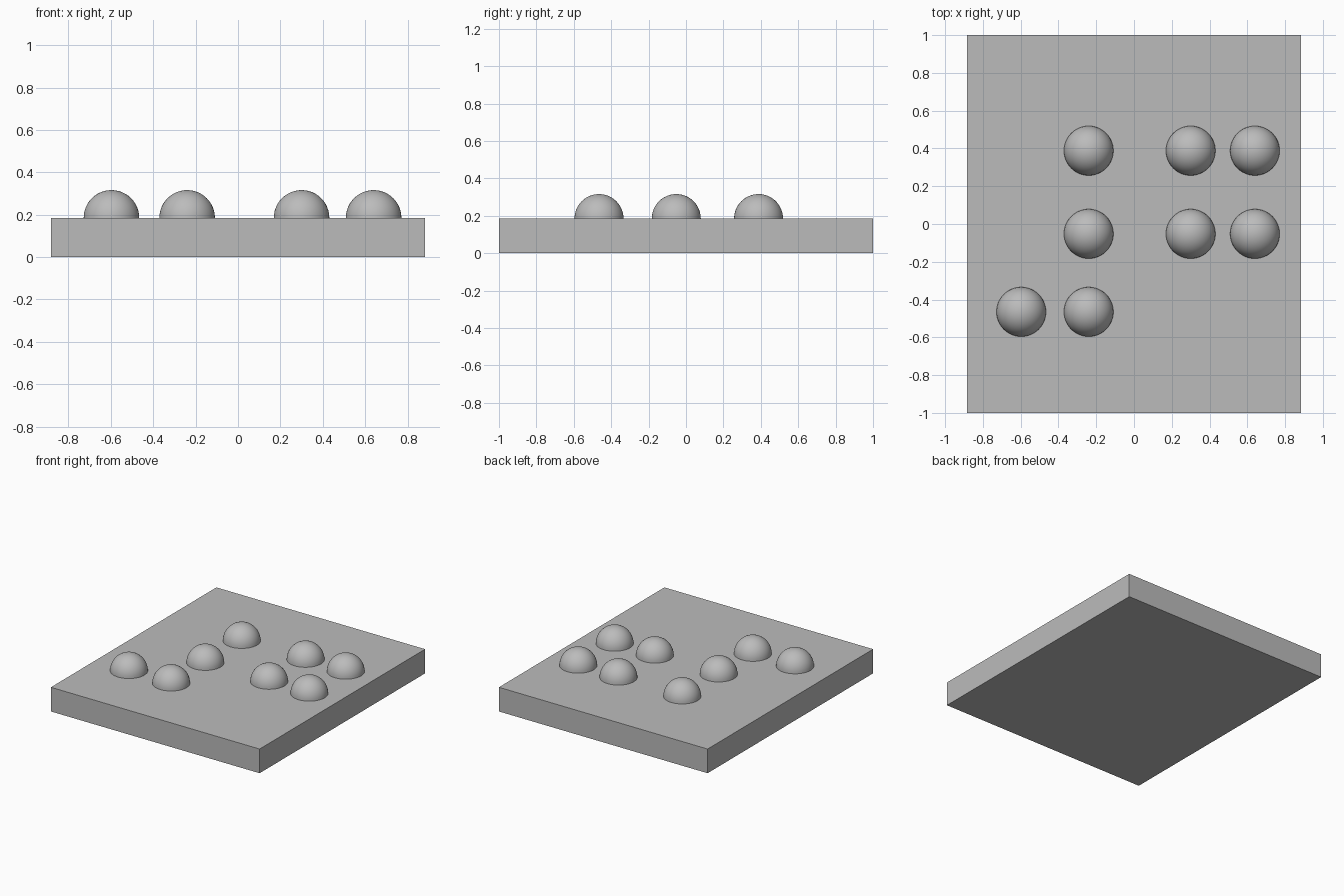
import bpy
import bmesh
from mathutils import Matrix

cube = bpy.data.objects.get("Cube")
if cube:
    bpy.data.objects.remove(cube, do_unlink=True)

WIDTH, DEPTH, THICK = 1.766, 2.0, 0.185
RADIUS = 0.131

grey = bpy.data.materials.new("plain grey")
GREY = (0.5, 0.5, 0.5, 1)
grey.diffuse_color = GREY
grey.use_nodes = True
grey.node_tree.nodes["Principled BSDF"].inputs["Base Color"].default_value = GREY


def add_object(name, bm, location):
    mesh = bpy.data.meshes.new(name)
    bm.to_mesh(mesh)
    bm.free()
    mesh.materials.append(grey)
    obj = bpy.data.objects.new(name, mesh)
    obj.location = location
    bpy.context.collection.objects.link(obj)
    return obj


# Flat rectangular plate
bm = bmesh.new()
bmesh.ops.create_cube(bm, size=1, matrix=Matrix.Diagonal((WIDTH, DEPTH, THICK, 1)))
add_object("base_plate", bm, (0, 0, THICK / 2))


# Half-sphere bump, open underneath where it meets the plate
def add_dome(name, x, y):
    bm = bmesh.new()
    bmesh.ops.create_uvsphere(bm, u_segments=48, v_segments=24, radius=RADIUS)
    lower = [f for f in bm.faces if f.calc_center_median().z < 0]
    bmesh.ops.delete(bm, geom=lower, context="FACES")
    for face in bm.faces:
        face.smooth = True
    add_object(name, bm, (x, y, THICK))


# Bumps row by row, from back to front
rows = {
    "back": (0.388, (-0.24, 0.30, 0.64)),
    "middle": (-0.052, (-0.24, 0.30, 0.64)),
    "front": (-0.465, (-0.597, -0.24)),
}
for row, (y, columns) in rows.items():
    for number, x in enumerate(columns, 1):
        add_dome(f"{row}_row_bump_{number}", x, y)
